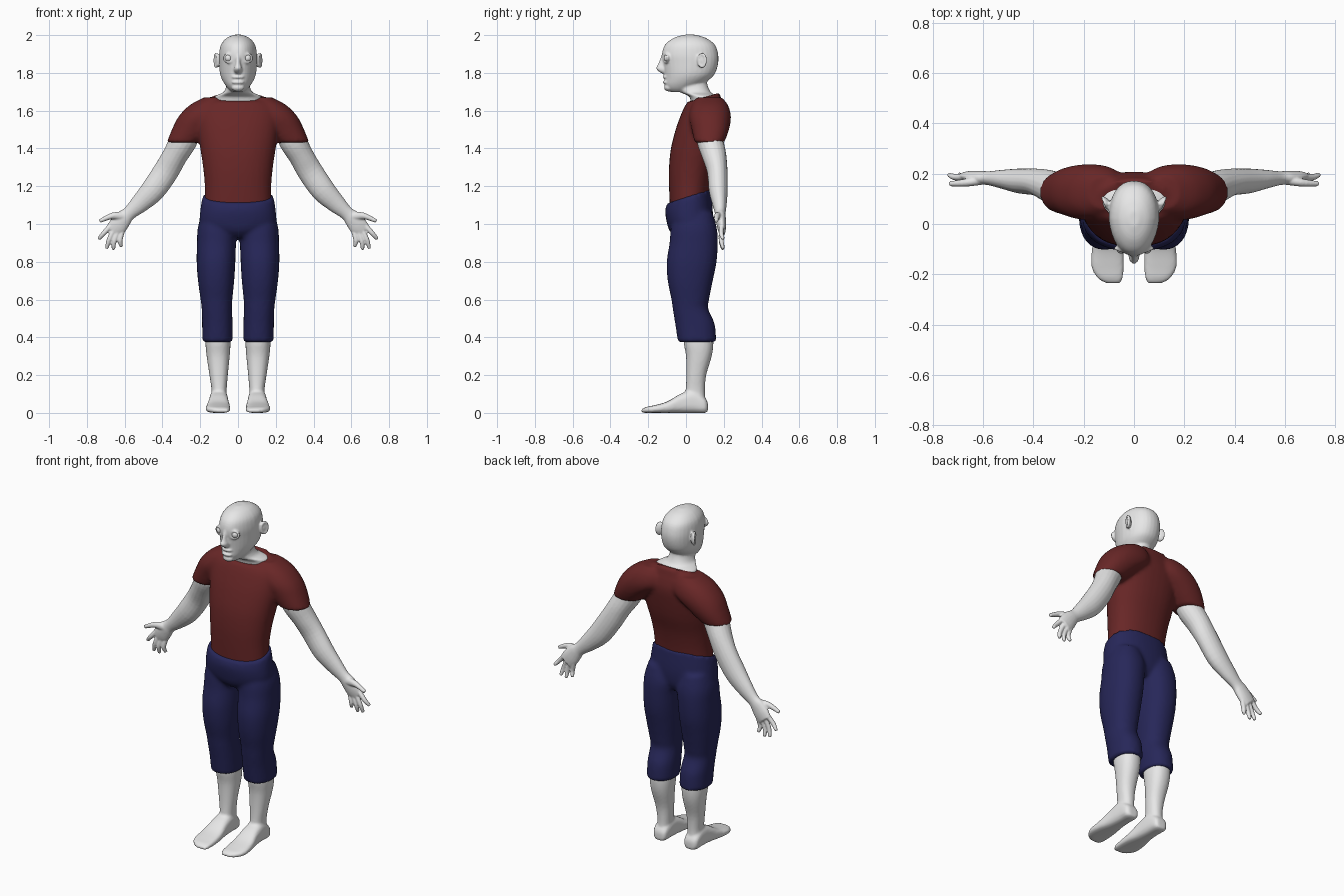
import bpy
import bmesh
import math
from mathutils import Vector, Matrix

default_cube = bpy.data.objects.get("Cube")
if default_cube:
    bpy.data.objects.remove(default_cube, do_unlink=True)


def make_material(name, colour):
    material = bpy.data.materials.new(name)
    material.use_nodes = True
    material.diffuse_color = (*colour, 1)
    material.node_tree.nodes["Principled BSDF"].inputs["Base Color"].default_value = (*colour, 1)
    return material


skin = make_material("pale grey skin", (0.8, 0.8, 0.8))
red_cloth = make_material("dark red cloth", (0.14, 0.02, 0.02))
blue_cloth = make_material("navy cloth", (0.02, 0.02, 0.1))


def smooth_rows(rows, steps=4):
    """Catmull-Rom interpolation through rows of numbers."""
    rows = [Vector(row) for row in rows]
    result = []
    for i in range(len(rows) - 1):
        before, a = rows[max(i - 1, 0)], rows[i]
        b, after = rows[i + 1], rows[min(i + 2, len(rows) - 1)]
        for step in range(steps):
            t = step / steps
            tangent_a, tangent_b = (b - before) / 2, (after - a) / 2
            result.append(a * (2 * t**3 - 3 * t**2 + 1) + tangent_a * (t**3 - 2 * t**2 + t)
                          + b * (3 * t**2 - 2 * t**3) + tangent_b * (t**3 - t**2))
    result.append(rows[-1])
    return result


def skin_rings(bm, rings):
    """Bridge closed rings of points and cap both ends."""
    rings = [[bm.verts.new(point) for point in ring] for ring in rings]
    count = len(rings[0])
    for lower, upper in zip(rings, rings[1:]):
        for i in range(count):
            j = (i + 1) % count
            bm.faces.new((lower[i], lower[j], upper[j], upper[i]))
    bm.faces.new(rings[0][::-1])
    bm.faces.new(rings[-1])


def round_power(value, power):
    return math.copysign(abs(value) ** power, value)


def loft(bm, rows, side=1, axis="Z", power=0.9, narrow=0, tilt=0, count=32):
    """Rows hold height, x range and depth range; tilt slants the last row."""
    rings = []
    rows = smooth_rows(rows)
    for index, (t, u0, u1, v0, v1) in enumerate(rows):
        slope = tilt * max(0, index - len(rows) + 5) / 4
        ring = []
        for k in range(count):
            angle = math.tau * k / count
            c, s = round_power(math.cos(angle), power), round_power(math.sin(angle), power)
            u = (u0 + u1) / 2 + (u1 - u0) / 2 * c * (1 - narrow * max(0, -s))
            v = (v0 + v1) / 2 + (v1 - v0) / 2 * s
            height = t + slope * (v1 - v0) / 2 * s
            ring.append((side * u, v, height) if axis == "Z" else (side * u, height, v))
        rings.append(ring)
    skin_rings(bm, rings)


def mirrored(rows):
    """Expand half widths into symmetric x ranges."""
    return [(t, -half, half, v0, v1) for t, half, v0, v1 in rows]


def tube(bm, rows, side=1, count=20):
    """Rows hold x, y, z, radius across and radius in depth."""
    rows = smooth_rows(rows)
    centres = [row.to_3d() if len(row) == 3 else Vector(row[:3]) for row in rows]
    rings = []
    for i, row in enumerate(rows):
        along = centres[min(i + 1, len(rows) - 1)] - centres[max(i - 1, 0)]
        across = along.cross(Vector((0, 1, 0))).normalized()
        depth = across.cross(along).normalized()
        ring = []
        for k in range(count):
            angle = math.tau * k / count
            p = centres[i] + across * row[3] * math.cos(angle) + depth * row[4] * math.sin(angle)
            ring.append((side * p.x, p.y, p.z))
        rings.append(ring)
    skin_rings(bm, rings)


def ellipsoid(bm, centre, radii, turn=0):
    matrix = Matrix.Translation(centre) @ Matrix.Rotation(turn, 4, "Z") @ Matrix.Diagonal((*radii, 1))
    bmesh.ops.create_uvsphere(bm, u_segments=24, v_segments=14, radius=1, matrix=matrix)


def hoop(bm, centre, width, height, thick, turn=0):
    """Upright oval hoop facing the front, turned about z."""
    place = Matrix.Translation(centre) @ Matrix.Rotation(turn, 4, "Z")
    rings = []
    for i in range(24):
        a = math.tau * i / 24
        out = Vector((math.cos(a), 0, math.sin(a)))
        core = Vector((width * out.x, 0, height * out.z))
        rings.append([bm.verts.new(place @ (core + thick * (out * math.cos(b) + Vector((0, math.sin(b), 0)))))
                      for b in (math.tau * k / 8 for k in range(8))])
    for i in range(24):
        a, b = rings[i], rings[(i + 1) % 24]
        for k in range(8):
            bm.faces.new((a[k], a[(k + 1) % 8], b[(k + 1) % 8], b[k]))


def finish(bm, name, material, voxel, smoothing):
    """Fuse the pieces of a part into one soft surface."""
    bmesh.ops.recalc_face_normals(bm, faces=bm.faces[:])
    mesh = bpy.data.meshes.new(name)
    bm.to_mesh(mesh)
    bm.free()
    mesh.materials.append(material)
    part = bpy.data.objects.new(name, mesh)
    bpy.context.collection.objects.link(part)
    fuse = part.modifiers.new("fuse", "REMESH")
    fuse.mode, fuse.voxel_size, fuse.use_smooth_shade = "VOXEL", voxel, True
    soften = part.modifiers.new("soften", "SMOOTH")
    soften.factor, soften.iterations = 0.5, smoothing


# Shirt: trunk with two short sleeves
bm = bmesh.new()
loft(bm, mirrored([(1.08, .176, -.085, .115), (1.2, .176, -.09, .13), (1.3, .185, -.09, .15),
                   (1.4, .2, -.08, .18), (1.5, .215, -.055, .2), (1.57, .22, -.03, .208),
                   (1.62, .205, -.008, .2), (1.65, .17, .01, .19), (1.672, .135, .02, .178)]), tilt=.3)
for side in (1, -1):
    loft(bm, [(1.43, .205, .378, .046, .202), (1.5, .12, .35, .03, .228), (1.57, .03, .314, .015, .238),
              (1.63, .03, .255, .03, .222), (1.67, .06, .18, .06, .19)], side)
finish(bm, "shirt", red_cloth, .012, 3)

# Trousers: hips with two cropped legs
bm = bmesh.new()
loft(bm, mirrored([(.93, .09, -.055, .11), (.96, .15, -.085, .13), (1.0, .2, -.1, .14),
                   (1.07, .2, -.11, .142), (1.147, .188, -.1, .13)]), tilt=.33)
for side in (1, -1):
    loft(bm, [(.375, .028, .189, -.043, .16), (.47, .028, .19, -.057, .152), (.55, .032, .192, -.07, .118),
              (.6, .03, .198, -.077, .122), (.7, .02, .212, -.097, .142), (.8, .014, .219, -.102, .162),
              (.9, .01, .217, -.087, .168), (.98, .003, .213, -.08, .163), (1.06, .03, .19, -.06, .14)], side)
finish(bm, "trousers", blue_cloth, .012, 3)

# Head and neck
bm = bmesh.new()
loft(bm, mirrored([(1.698, .03, -.08, .03), (1.715, .05, -.102, .05), (1.74, .07, -.112, .09),
                   (1.77, .087, -.112, .13), (1.8, .096, -.114, .155), (1.85, .1, -.121, .17),
                   (1.9, .1, -.127, .17), (1.95, .09, -.11, .152), (1.985, .06, -.065, .105),
                   (2.002, .02, -.01, .05)]), narrow=.15)
loft(bm, mirrored([(1.62, .125, .03, .17), (1.67, .126, .02, .17), (1.685, .105, -.002, .15),
                   (1.7, .075, -.03, .13), (1.74, .06, -.05, .113), (1.8, .06, -.05, .11)]))
# Nose, lips and chin
loft(bm, mirrored([(1.797, .014, -.128, -.09), (1.81, .021, -.147, -.09), (1.825, .021, -.158, -.09),
                   (1.85, .014, -.146, -.09), (1.895, .011, -.13, -.09)]))
for height in (1.778, 1.75):
    ellipsoid(bm, (0, -.106, height), (.034, .017, .009))
ellipsoid(bm, (0, -.092, 1.722), (.034, .024, .02))
# Eyelids and ears
for side in (1, -1):
    hoop(bm, (side * .05, -.106, 1.878), .025, .021, .007, side * .35)
    ellipsoid(bm, (side * .108, .085, 1.865), (.012, .022, .036), side * -.4)
    hoop(bm, (side * .116, .085, 1.866), .021, .034, .007, side * 1.17)
finish(bm, "head", skin, .006, 2)

for side, label in ((1, "left"), (-1, "right")):
    # Eyeball
    bm = bmesh.new()
    ellipsoid(bm, (side * .05, -.097, 1.878), (.021, .021, .021))
    finish(bm, label + "_eye", skin, .004, 1)

    # Arm and palm
    bm = bmesh.new()
    tube(bm, [(.265, .125, 1.5, .07, .068), (.29, .128, 1.44, .073, .07), (.335, .15, 1.36, .066, .064),
              (.382, .166, 1.278, .067, .054), (.45, .171, 1.18, .064, .05), (.52, .178, 1.108, .05, .038),
              (.575, .182, 1.058, .037, .028), (.605, .184, 1.03, .045, .027),
              (.635, .188, .992, .05, .024), (.66, .192, .962, .045, .018)], side)
    # Fingers, from index to little, then thumb
    for base_x, base_z, tip_x, tip_z in ((.682, .984, .738, .92), (.668, .968, .695, .87),
                                         (.65, .955, .66, .864), (.632, .945, .617, .88)):
        tube(bm, [(base_x - .02, .19, base_z + .02, .014, .014),
                  ((base_x + tip_x) / 2, .186, (base_z + tip_z) / 2, .013, .013),
                  (tip_x, .197, tip_z, .009, .009)], side)
    tube(bm, [(.605, .176, 1.04, .026, .02), (.665, .165, 1.043, .017, .016), (.733, .16, 1.015, .01, .01)], side)
    finish(bm, label + "_arm", skin, .005, 2)

    # Shin and foot
    bm = bmesh.new()
    loft(bm, [(.03, .06, .14, .01, .1), (.07, .06, .142, -.01, .102), (.12, .06, .14, -.002, .1),
              (.2, .054, .151, .002, .107), (.3, .044, .166, 0, .136), (.37, .04, .172, -.012, .145),
              (.44, .045, .168, -.015, .14)], side)
    loft(bm, [(-.236, .055, .11, .003, .018), (-.215, .045, .145, 0, .03), (-.17, .04, .169, 0, .04),
              (-.1, .042, .167, 0, .06), (-.03, .05, .155, 0, .1), (.04, .054, .15, 0, .12),
              (.1, .06, .145, 0, .08), (.116, .075, .125, .01, .05)], side, axis="Y", power=.7)
    finish(bm, label + "_leg", skin, .008, 2)
